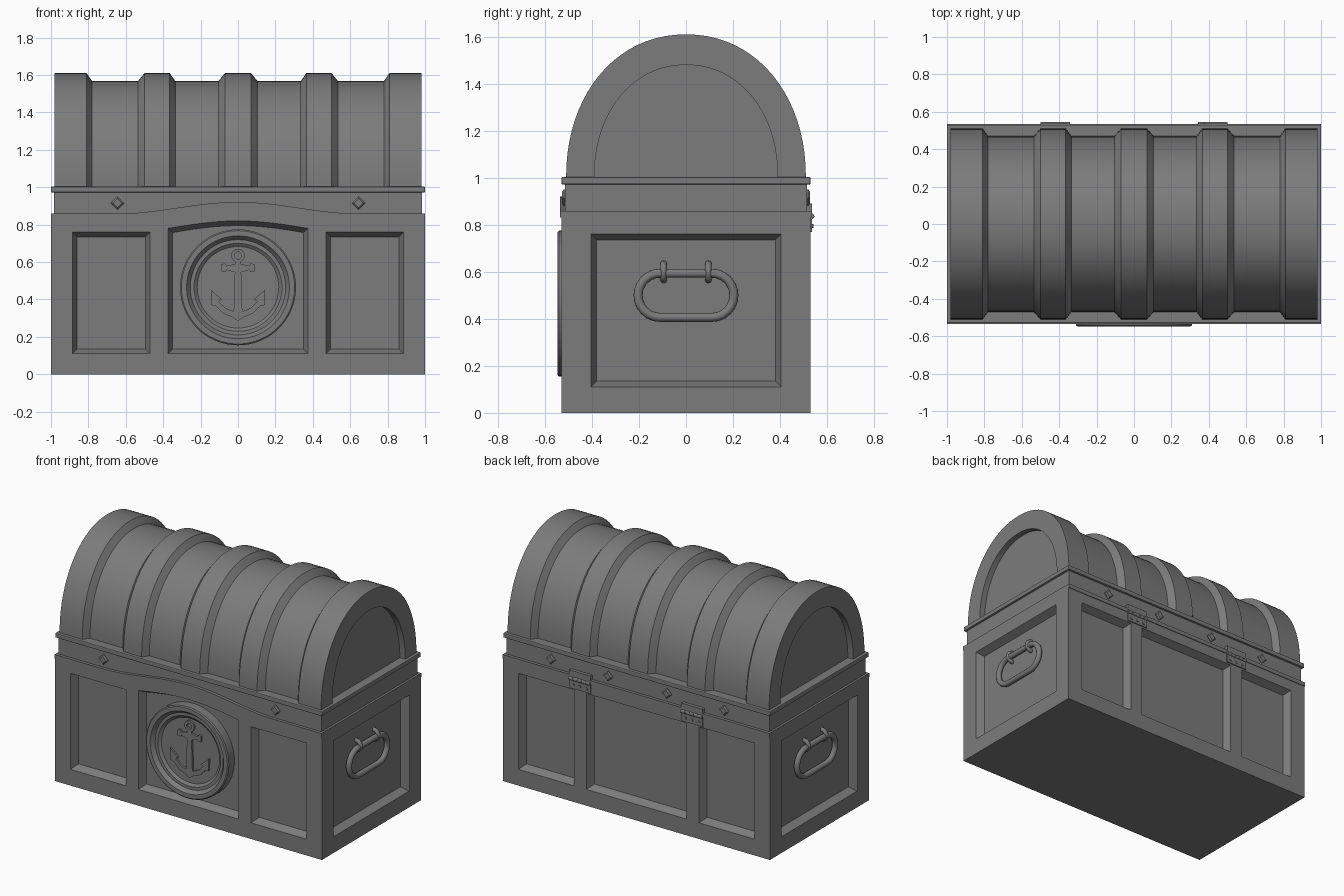
import bpy, bmesh, math
from mathutils import Vector

old = bpy.data.objects.get("Cube")
if old:
    bpy.data.objects.remove(old, do_unlink=True)

grey = bpy.data.materials.new("plain_grey")
grey.use_nodes = True
GREY = (0.2, 0.2, 0.2, 1)
grey.diffuse_color = GREY
grey.node_tree.nodes["Principled BSDF"].inputs["Base Color"].default_value = GREY


def finish(name, bm, smooth=None, bevel=0):
    bmesh.ops.recalc_face_normals(bm, faces=bm.faces)
    mesh = bpy.data.meshes.new(name)
    bm.to_mesh(mesh)
    bm.free()
    ob = bpy.data.objects.new(name, mesh)
    bpy.context.collection.objects.link(ob)
    mesh.materials.append(grey)
    bpy.ops.object.select_all(action="DESELECT")
    ob.select_set(True)
    bpy.context.view_layer.objects.active = ob
    if smooth:
        bpy.ops.object.shade_smooth_by_angle(angle=math.radians(smooth))
    if bevel:
        mod = ob.modifiers.new("edge", "BEVEL")
        mod.width, mod.segments = bevel, 2
    return ob


def loft(name, loops, caps=True, ring=False, **kw):
    """Skin a list of closed point loops."""
    bm = bmesh.new()
    rows = [[bm.verts.new(p) for p in loop] for loop in loops]
    pairs = list(zip(rows, rows[1:])) + ([(rows[-1], rows[0])] if ring else [])
    n = len(rows[0])
    for a, b in pairs:
        for i in range(n):
            j = (i + 1) % n
            bm.faces.new((a[i], a[j], b[j], b[i]))
    if caps and not ring:
        bm.faces.new(rows[0])
        bm.faces.new(rows[-1])
    return finish(name, bm, **kw)


def box(name, x0, x1, y0, y1, z0, z1, bevel=0):
    base = [(x0, y0), (x1, y0), (x1, y1), (x0, y1)]
    return loft(name, [[(x, y, z) for x, y in base] for z in (z0, z1)], bevel=bevel)


def plate(name, outline, y0, y1, **kw):
    """Extrude an (x, z) outline along y."""
    return loft(name, [[(x, y, z) for x, z in outline] for y in (y0, y1)], **kw)


def tube(name, path, radius, up, sides=10):
    """Round tube around a closed flat path whose plane normal is up."""
    path, up = [Vector(p) for p in path], Vector(up)
    loops = []
    for i, p in enumerate(path):
        out = (path[(i + 1) % len(path)] - path[i - 1]).normalized().cross(up)
        angles = [math.tau * k / sides for k in range(sides)]
        loops.append([p + radius * (out * math.cos(a) + up * math.sin(a)) for a in angles])
    return loft(name, loops, ring=True, smooth=50, caps=False)


def circle(r, n):
    return [(r * math.cos(math.tau * i / n), r * math.sin(math.tau * i / n)) for i in range(n)]


# Body with sunken, bevelled panels
body = box("chest_body", -1, 1, -0.53, 0.53, 0, 0.832)
DEPTH, SLOPE = 0.05, 0.025


def cut_panel(outline, place):
    us, vs = [p[0] for p in outline], [p[1] for p in outline]
    cu, cv = (min(us) + max(us)) / 2, (min(vs) + max(vs)) / 2
    su = 1 - 2 * SLOPE / (max(us) - min(us))
    sv = 1 - 2 * SLOPE / (max(vs) - min(vs))
    inner = [(cu + (u - cu) * su, cv + (v - cv) * sv) for u, v in outline]
    loops = [[place(u, v, d) for u, v in o]
             for o, d in ((outline, 0.03), (outline, 0), (inner, -DEPTH))]
    cutter = loft("panel_cutter", loops)
    cutter.hide_render = True
    mod = body.modifiers.new("panel", "BOOLEAN")
    mod.operation, mod.solver, mod.object = "DIFFERENCE", "EXACT", cutter
    bpy.context.view_layer.objects.active = body
    bpy.ops.object.modifier_apply(modifier=mod.name)
    bpy.data.objects.remove(cutter, do_unlink=True)


def rect(u0, u1, v0=0.11, v1=0.76):
    return [(u0, v0), (u1, v0), (u1, v1), (u0, v1)]


arched = [(-0.375, 0.11), (0.375, 0.11)]
arched += [(0.375 - 0.75 * i / 12, 0.78 + 0.04 * math.sin(math.pi * i / 12)) for i in range(13)]
for s in (-1, 1):
    def on_y(u, v, d): return (u, s * (0.53 + d), v)
    def on_x(u, v, d): return (s * (1 + d), u, v)
    cut_panel(rect(-0.885, -0.47), on_y)
    cut_panel(rect(0.47, 0.885), on_y)
    cut_panel(arched if s < 0 else rect(-0.375, 0.375), on_y)
    cut_panel(rect(-0.405, 0.405), on_x)


# Front lip rising in the middle, and the rim strip that follows it
def wave(x):
    return 0.832 + (0.062 * math.cos(math.pi * x / 1.3) ** 2 if abs(x) < 0.65 else 0)


xs = [-1 + 2 * i / 48 for i in range(49)]
plate("front_lip", [(-1, 0.825), (1, 0.825)] + [(x, wave(x)) for x in reversed(xs)], -0.53, -0.5)
plate("front_rim", [(x, wave(x)) for x in xs] + [(x, wave(x) + 0.027) for x in reversed(xs)],
      -0.535, -0.5)
box("back_rim", -1, 1, 0.5, 0.535, 0.832, 0.859)
for s, side in ((-1, "right"), (1, "left")):
    box(side + "_rim", *sorted((s * 0.96, s)), -0.532, 0.532, 0.832, 0.859)

# Lid base band and its upper rim
box("lid_band", -0.985, 0.985, -0.515, 0.515, 0.83, 0.98)
box("lid_rim", -1, 1, -0.53, 0.53, 0.972, 1.003, bevel=0.005)


# Barrel lid: ribs and valleys swept along x, with sunken end panels
def arch(x, w, h, n=40):
    pts = []
    for i in range(n + 1):
        a = math.pi * i / n
        c, s = math.cos(a), math.sin(a)
        pts.append((x, math.copysign(abs(c) ** 0.95, c) * w, 1.0 + h * abs(s) ** 0.95))
    return pts


RIB, VALLEY, PANEL = (0.51, 0.61), (0.47, 0.567), (0.39, 0.48)
half = [(0.07, RIB), (0.105, VALLEY), (0.335, VALLEY), (0.365, RIB), (0.5, RIB),
        (0.535, VALLEY), (0.78, VALLEY), (0.81, RIB), (0.98, RIB), (0.98, PANEL), (0.94, PANEL)]
stations = [(-x, s) for x, s in reversed(half)] + half
loft("barrel_lid", [arch(x, *s) for x, s in stations], smooth=25)

# Round medallion on the front
profile = [(0.31, -0.47), (0.31, -0.541), (0.303, -0.547), (0.275, -0.547),
           (0.255, -0.522), (0.235, -0.522), (0.218, -0.508)]
loft("medallion", [[(x, y, 0.465 + z) for x, z in circle(r, 64)] for r, y in profile], smooth=25)

# Anchor relief
right = [(0.024, 0.31), (0.017, 0.545), (0.06, 0.558), (0.068, 0.548), (0.087, 0.55),
         (0.087, 0.59), (0.068, 0.592), (0.06, 0.58), (0.017, 0.59), (0.014, 0.61)]
anchor = right + [(-x, z) for x, z in reversed(right)]
plate("anchor_shank", anchor, -0.5, -0.522)
arm = [(0, 0.285), (0.03, 0.305), (0.08, 0.325), (0.118, 0.365), (0.143, 0.37),
       (0.145, 0.452), (0.085, 0.4), (0.103, 0.39), (0.07, 0.355), (0.02, 0.335), (0, 0.335)]
for s, side in ((-1, "right"), (1, "left")):
    plate("anchor_arm_" + side, [(s * x, z) for x, z in arm], -0.5, -0.521)
ring_loops = [[(x, y, 0.635 + z) for x, z in circle(r, 24)]
              for r, y in ((0.036, -0.5), (0.036, -0.522), (0.019, -0.522), (0.019, -0.5))]
loft("anchor_ring", ring_loops, ring=True)

# Diamond studs on the lid band
for s, places in ((-1, (-0.645, 0.645)), (1, (-0.65, -0.22, 0.22, 0.65))):
    for x in places:
        loops = [[(x + u * k, s * y, 0.915 + v * k) for u, v in circle(1, 4)]
                 for k, y in ((0.035, 0.5), (0.035, 0.52), (0.025, 0.528))]
        loft("diamond_stud", loops)

# Back hinges: two leaves, a split knuckle and rivets
for x in (-0.42, 0.42):
    box("hinge_upper_leaf", x - 0.08, x + 0.08, 0.5, 0.537, 0.846, 0.89)
    box("hinge_lower_leaf", x - 0.08, x + 0.08, 0.5, 0.537, 0.77, 0.826)
    for k in range(5):
        a = x - 0.08 + k * 0.032
        loft("hinge_knuckle", [[(px, 0.533 + u, 0.836 + v) for u, v in circle(0.013, 12)]
                               for px in (a + 0.001, a + 0.031)], smooth=40)
    for dx in (-0.05, 0, 0.05):
        plate("hinge_rivet", [(x + dx + u, 0.795 + v) for u, v in circle(0.01, 10)], 0.53, 0.542)

# Side handles: long loop hanging from two rings
for s, side in ((-1, "right"), (1, "left")):
    loop = []
    for end in (1, -1):
        for i in range(13):
            a = math.pi * (i / 12 - 0.5)
            loop.append((s * 0.975, end * (0.11 + 0.094 * math.cos(a)),
                         0.5 + end * 0.094 * math.sin(a)))
    tube(side + "_handle", loop, 0.019, (1, 0, 0))
    for y in (-0.095, 0.095):
        tube("handle_ring", [(s * 0.951 + u, y, 0.6 + v) for u, v in circle(0.034, 20)],
             0.014, (0, 1, 0))
